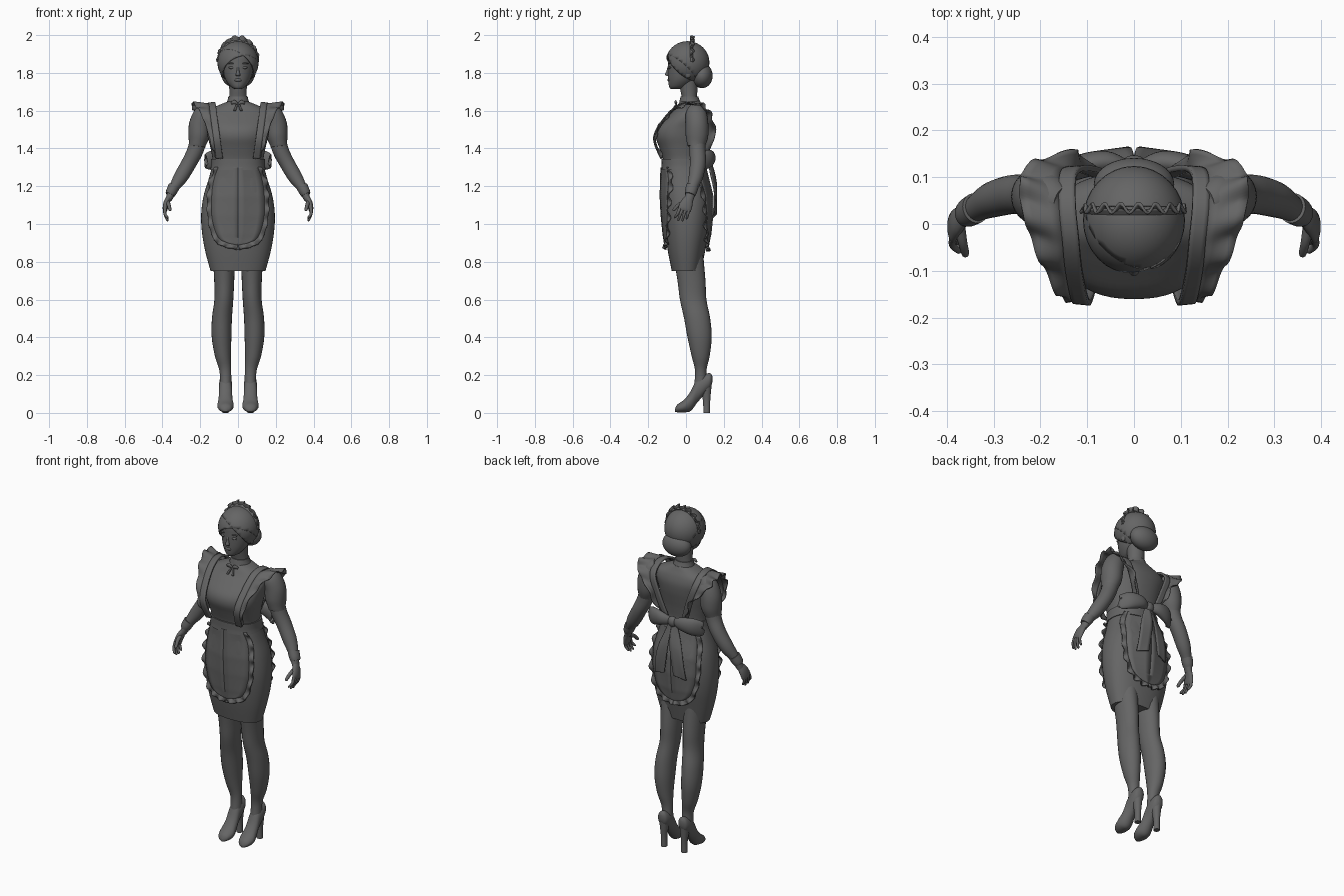
import bpy, bmesh, math
from mathutils import Vector

cube = bpy.data.objects.get("Cube")
if cube:
    bpy.data.objects.remove(cube)

grey = bpy.data.materials.new("dark grey")
grey.use_nodes = True
grey.diffuse_color = (0.13, 0.13, 0.13, 1)
grey.node_tree.nodes["Principled BSDF"].inputs["Base Color"].default_value = grey.diffuse_color


def finish(name, bm, mirror=False, thickness=0):
    bmesh.ops.recalc_face_normals(bm, faces=bm.faces)
    mesh = bpy.data.meshes.new(name)
    bm.to_mesh(mesh)
    bm.free()
    mesh.materials.append(grey)
    for p in mesh.polygons:
        p.use_smooth = True
    mesh.set_sharp_from_angle(angle=math.radians(50))
    ob = bpy.data.objects.new(name, mesh)
    bpy.context.scene.collection.objects.link(ob)
    if thickness:
        solid = ob.modifiers.new("thickness", "SOLIDIFY")
        solid.thickness, solid.offset = thickness, 0
    if mirror:
        ob.modifiers.new("mirror", "MIRROR")
    return ob


def sample(rows, t):
    """Smooth interpolation through rows, t from 0 to 1."""
    f = min(max(t, 0), 1) * (len(rows) - 1)
    i = min(int(f), len(rows) - 2)
    u = f - i
    a, b, c, d = (rows[min(max(i + k, 0), len(rows) - 1)] for k in (-1, 0, 1, 2))
    return [q + u * (r - p) / 2 + u * u * (p - 2.5 * q + 2 * r - s / 2)
            + u ** 3 * (1.5 * (q - r) + (s - p) / 2) for p, q, r, s in zip(a, b, c, d)]


def skin(bm, rings, closed):
    for r0, r1 in zip(rings, rings[1:]):
        n = len(r0)
        for i in range(n if closed else n - 1):
            j = (i + 1) % n
            bm.faces.new((r0[i], r0[j], r1[j], r1[i]))


def tube(name, rows, axis=None, ref=(1, 0, 0), n=24, power=2, mirror=False):
    """Rows are x, y, z, radius along ref, radius across."""
    bm = bmesh.new()
    count = len(rows) * 4
    pts = [sample(rows, i / count) for i in range(count + 1)]
    rings = []
    for i, p in enumerate(pts):
        ahead, behind = pts[min(i + 1, count)], pts[max(i - 1, 0)]
        t = Vector(axis or [a - b for a, b in zip(ahead[:3], behind[:3])]).normalized()
        side = Vector(ref)
        side = (side - t * side.dot(t)).normalized()
        across = t.cross(side)
        ring = []
        for k in range(n):
            c, s = math.cos(math.tau * k / n), math.sin(math.tau * k / n)
            c, s = (math.copysign(abs(v) ** (2 / power), v) for v in (c, s))
            ring.append(bm.verts.new(Vector(p[:3]) + side * c * max(p[3], .001) + across * s * max(p[4], .001)))
        rings.append(ring)
    skin(bm, rings, True)
    bm.faces.new(rings[0])
    bm.faces.new(rings[-1])
    return finish(name, bm, mirror)


def upright(name, rows, x=0, **kw):
    """Rows are z, front y, back y, half width, optional x shift."""
    return tube(name, [(x + sum(r[4:]), (r[1] + r[2]) / 2, r[0], r[3], (r[2] - r[1]) / 2)
                       for r in rows], axis=(0, 0, 1), **kw)


def ball(name, centre, size, mirror=False, cuts=()):
    bm = bmesh.new()
    bmesh.ops.create_uvsphere(bm, u_segments=32, v_segments=20, radius=1)
    for v in bm.verts:
        v.co = Vector(centre) + Vector(a * b for a, b in zip(v.co, size))
    for point, normal in cuts:
        bmesh.ops.bisect_plane(bm, geom=bm.verts[:] + bm.edges[:] + bm.faces[:], plane_co=point,
                               plane_no=normal, clear_inner=True)
    return finish(name, bm, mirror, 0.006 if cuts else 0)


def sheet(name, edge_a, edge_b, waves=0, amp=0, n=60, mirror=False, thickness=0.006):
    """Cloth strip between two edges, waving more toward the second."""
    bm = bmesh.new()
    rings = []
    for i in range(n + 1):
        t = i / n
        a, b = Vector(sample(edge_a, t)), Vector(sample(edge_b, t))
        along = Vector(sample(edge_a, min(t + .02, 1))) - Vector(sample(edge_a, max(t - .02, 0)))
        out = along.cross(b - a).normalized()
        rings.append([bm.verts.new(a.lerp(b, k / 4) + out * amp * k / 4 * math.sin(math.tau * waves * t))
                      for k in range(5)])
    skin(bm, rings, False)
    return finish(name, bm, mirror, thickness)


# Dress, from hem to neck
dress = [(.75, -.075, .08, .145), (.85, -.095, .10, .172), (.95, -.11, .12, .19), (1.05, -.12, .13, .195),
         (1.15, -.125, .13, .182), (1.25, -.122, .105, .152), (1.33, -.12, .085, .135),
         (1.40, -.14, .09, .145), (1.46, -.16, .10, .16), (1.51, -.15, .108, .168), (1.56, -.105, .11, .175),
         (1.60, -.065, .10, .16), (1.63, -.045, .085, .10), (1.65, -.03, .075, .05)]
upright("dress", dress, n=48, power=2.3)


def on_dress(x, z, side, lift):
    """Point on the front (-1) or back (1) of the dress."""
    lower = max((r for r in dress if r[0] <= z), key=lambda r: r[0])
    upper = dress[dress.index(lower) + 1]
    u = (z - lower[0]) / (upper[0] - lower[0])
    _, front, back, w = (a + (b - a) * u for a, b in zip(lower, upper))
    reach = (1 - min(abs(x) / w, .98) ** 2.3) ** (1 / 2.3)
    return ((x, (front + back) / 2 + side * ((back - front) / 2 * reach + lift), z))


# Aprons with wavy trim
for label, side, bottom in (("front", -1, .90), ("back", 1, .89)):
    outline = [(.105, 1.3), (.13, 1.22), (.14, 1.12), (.135, 1.02), (.105, .93), (.055, bottom), (0, bottom - .01)]
    fine = [sample(outline, i / 24) for i in range(25)]
    left = [on_dress(x, z, side, .008) for x, z in fine]
    right = [(-x, y, z) for x, y, z in left]
    sheet(label + "_apron", left, [on_dress(0, z, side, .012) for x, z in fine], mirror=True)
    trim = [on_dress(x * 1.14 + .003, 1.08 + (z - 1.08) * 1.13 if z < 1.08 else z, side, .018) for x, z in fine]
    sheet(label + "_apron_trim", left, trim, waves=8, amp=.011, n=110, mirror=True)
upright("waistband", [(1.285, -.13, .105, .147), (1.31, -.129, .10, .143), (1.345, -.13, .097, .142)],
        n=48, power=2.3)

# Shoulder straps and frills
inner = [(.08, -.132, 1.35), (.095, -.168, 1.46), (.11, -.105, 1.57), (.118, -.03, 1.632),
         (.125, .05, 1.635), (.12, .112, 1.58), (.085, .118, 1.48), (.045, .103, 1.36)]
outer = [(x + .035, y * .98, z - .004) for x, y, z in inner]
frill = [(.125, -.125, 1.36), (.152, -.162, 1.46), (.19, -.10, 1.57), (.228, -.01, 1.63),
         (.245, .08, 1.635), (.225, .125, 1.59), (.13, .158, 1.49), (.085, .115, 1.37)]
sheet("shoulder_strap", inner, outer, mirror=True, thickness=.012)
sheet("shoulder_frill", outer, frill, waves=8, amp=.010, n=90, mirror=True)

# Bow at the back
ball("bow_knot", (0, .125, 1.345), (.028, .022, .03))
tube("bow_loop", [(.01, .12, 1.345, .018, .012), (.06, .132, 1.35, .036, .024), (.12, .12, 1.345, .048, .025),
                  (.165, .09, 1.33, .042, .014), (.17, .085, 1.33, .02, .005)],
     ref=(0, 0, 1), mirror=True)
sheet("bow_tail", [(.0, .13, 1.34), (.005, .16, 1.22), (.03, .16, 1.05)],
      [(.03, .125, 1.33), (.075, .145, 1.2), (.10, .14, 1.03)], waves=1, amp=.008, mirror=True)

# Neck, collar and neck ribbon
upright("neck", [(1.6, -.03, .075, .06), (1.66, -.022, .06, .048), (1.71, -.03, .06, .046), (1.77, -.04, .06, .05)])
upright("collar", [(1.635, -.038, .08, .062), (1.66, -.032, .07, .054), (1.675, -.028, .065, .051)])
tube("ribbon_loop", [(0, -.05, 1.635, .004, .004), (.018, -.055, 1.645, .011, .006), (.035, -.05, 1.64, .007, .004)],
     ref=(0, 0, 1), n=12, mirror=True)
sheet("ribbon_tail", [(0, -.052, 1.635), (.012, -.075, 1.60)], [(.008, -.05, 1.635), (.024, -.072, 1.60)],
      n=8, mirror=True)

# Head and face
upright("head", [(1.715, -.082, -.03, .018), (1.728, -.09, .01, .04), (1.76, -.094, .05, .064),
                 (1.80, -.096, .08, .078), (1.85, -.096, .095, .084), (1.90, -.088, .09, .08), (1.945, -.04, .05, .04)])
upright("nose", [(1.783, -.1, -.085, .011), (1.791, -.111, -.085, .012), (1.81, -.104, -.085, .007),
                 (1.835, -.096, -.085, .006)], n=12)
ball("lips", (0, -.092, 1.762), (.02, .007, .008))
ball("eye", (.034, -.085, 1.828), (.016, .008, .007), mirror=True)
ball("eyebrow", (.036, -.087, 1.85), (.021, .006, .004), mirror=True)
ball("ear", (.082, .01, 1.80), (.01, .018, .028), mirror=True)

# Hair swept from a side parting, low bun, frilled headdress
scalp, spread = (0, .008, 1.855), (.106, .113, .11)
ball("hair_sweep_right", scalp, spread, cuts=[((.03, -.11, 1.905), (-.42, .9, 1))])
ball("hair_sweep_left", scalp, spread, cuts=[((.03, -.11, 1.905), (.75, .9, 1))])
ball("hair_bun", (0, .085, 1.785), (.086, .056, .066))
arc = [math.pi * (i / 16) for i in range(17)]
sheet("headdress_band", [(.098 * math.cos(a), .018, 1.86 + .1 * math.sin(a)) for a in arc],
      [(.108 * math.cos(a), .035, 1.86 + .113 * math.sin(a)) for a in arc], thickness=.01)
sheet("headdress_frill", [(.102 * math.cos(a), .03, 1.86 + .105 * math.sin(a)) for a in arc],
      [(.112 * math.cos(a), .034, 1.86 + (.135 + .005 * math.cos(18 * a)) * math.sin(a)) for a in arc],
      waves=9, amp=.011, n=110)

# Sleeves, arms and cuffs
tube("sleeve", [(.15, .045, 1.61, .035, .035), (.178, .052, 1.585, .052, .055), (.2, .058, 1.53, .058, .06),
                (.207, .058, 1.47, .056, .06), (.215, .055, 1.425, .046, .05), (.217, .054, 1.41, .045, .045)],
     mirror=True)
tube("arm", [(.2, .058, 1.5, .045, .045), (.222, .06, 1.40, .043, .043), (.258, .063, 1.325, .04, .042),
             (.302, .052, 1.25, .038, .038), (.34, .032, 1.19, .026, .028), (.367, .015, 1.13, .017, .024)], mirror=True)
tube("cuff", [(.338, .034, 1.2, .031, .033), (.352, .026, 1.172, .029, .032), (.36, .021, 1.155, .025, .028)],
     mirror=True)

# Hands
tube("palm", [(.364, .017, 1.14, .015, .022), (.377, .006, 1.115, .016, .031), (.385, -.005, 1.085, .014, .035),
              (.386, -.01, 1.07, .010, .032)], mirror=True)
for i, (y, z) in enumerate([(-.058, 1.035), (-.04, 1.022), (-.018, 1.02), (.004, 1.03)]):
    root = -.032 + i * .016
    tube("finger_%d" % (i + 1), [(.386, root, 1.085, .009, .009), (.387, (root + y) / 2, 1.055, .008, .008),
                                 (.374, y, z, .006, .006), (.373, y, z - .004, .001, .001)], n=10, mirror=True)
tube("thumb", [(.372, -.01, 1.115, .012, .012), (.366, -.04, 1.1, .010, .010), (.36, -.064, 1.075, .008, .008),
               (.358, -.068, 1.07, .001, .001)], n=10, mirror=True)

# Legs, shoes and heels
upright("leg", [(.85, -.07, .09, .06, .075), (.7, -.045, .103, .053, .073), (.6, -.032, .108, .05, .075),
                (.5, -.01, .128, .053, .085), (.4, .008, .136, .052, .087), (.3, .03, .125, .042, .08),
                (.22, .048, .108, .031, .067), (.12, .04, .115, .03, .065)], mirror=True)
tube("shoe", [(.066, y, (low + top) / 2, w, (top - low) / 2) for y, low, top, w in
              [(-.058, .006, .022, .008), (-.045, .003, .045, .03), (-.01, .003, .07, .043), (.025, .01, .115, .038),
               (.06, .055, .185, .034), (.10, .10, .205, .034), (.128, .13, .21, .027), (.139, .16, .195, .01)]],
     axis=(0, 1, 0), mirror=True)
upright("heel", [(0, .092, .127, .017), (.06, .09, .128, .017), (.12, .08, .133, .024), (.16, .07, .137, .029)],
        x=.066, n=16, mirror=True)
